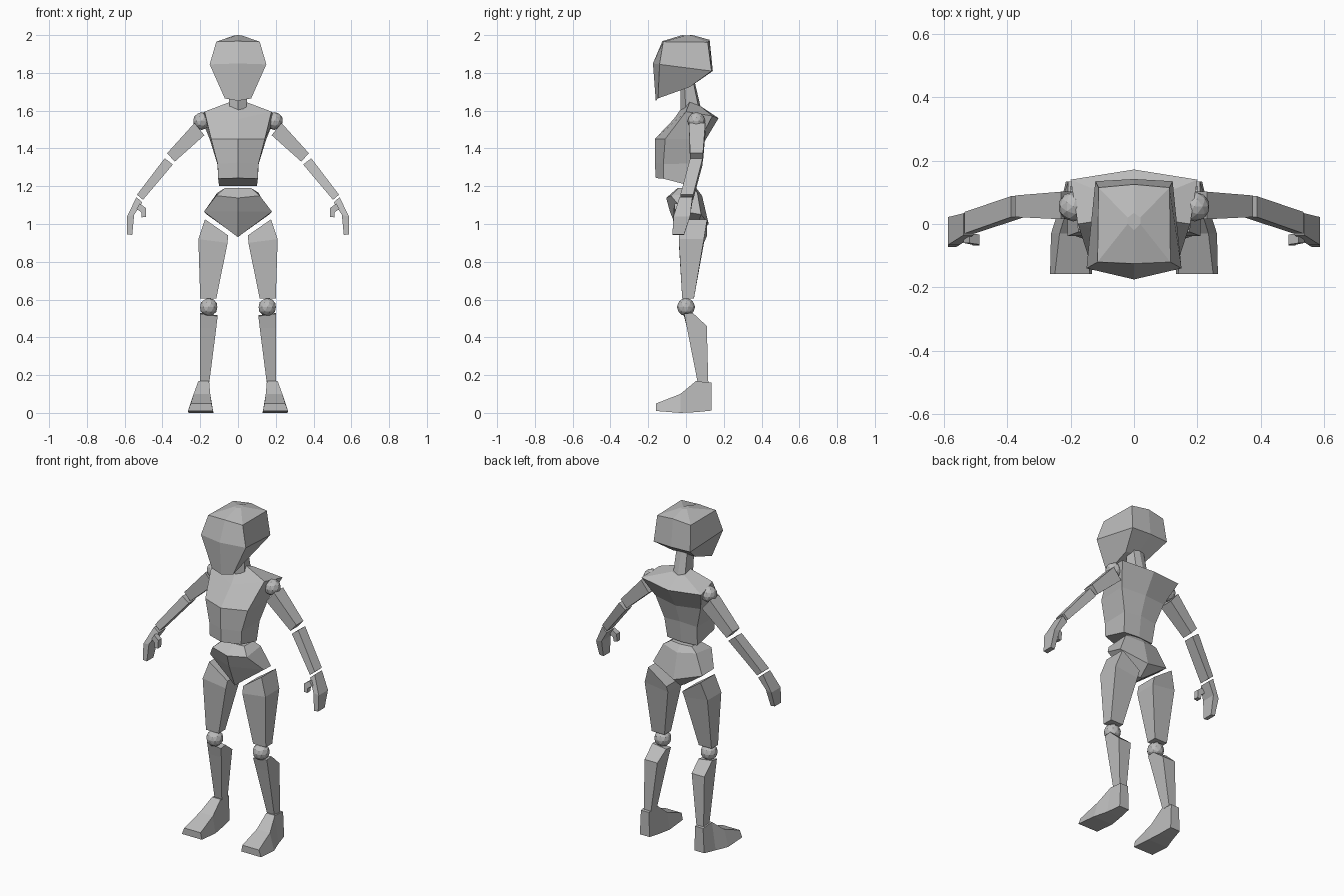
import bpy, bmesh
from mathutils import Vector

grey = bpy.data.materials.new("plain grey")
grey.diffuse_color = (0.5, 0.5, 0.5, 1)


def finish(name, bm):
    bmesh.ops.recalc_face_normals(bm, faces=bm.faces)
    me = bpy.data.meshes.new(name)
    bm.to_mesh(me)
    bm.free()
    me.materials.append(grey)
    ob = bpy.data.objects.new(name, me)
    bpy.context.collection.objects.link(ob)
    return ob


def loft(name, rings):
    """Skin a stack of equal-length rings and cap both ends."""
    bm = bmesh.new()
    loops = [[bm.verts.new(p) for p in r] for r in rings]
    n = len(loops[0])
    for a, b in zip(loops, loops[1:]):
        for i in range(n):
            j = (i + 1) % n
            bm.faces.new((a[i], a[j], b[j], b[i]))
    bm.faces.new(loops[0])
    bm.faces.new(loops[-1])
    return finish(name, bm)


def body(name, rings):
    """Symmetric six-sided part; ring = front centre (y,z), front side, back side, back centre."""
    full = []
    for fc, fs, bs, bc in rings:
        full.append([(0, *fc), fs, bs, (0, *bc),
                     (-bs[0], bs[1], bs[2]), (-fs[0], fs[1], fs[2])])
    return loft(name, full)


def limb(name, rings):
    """Mirrored pair of four-sided parts.
    ring = outer x, outer z, inner x, inner z, front y, back y, rise of back edge."""
    for side, s in (("left", 1), ("right", -1)):
        loft(side + "_" + name, [
            [(s * xo, yf, zo), (s * xo, yb, zo + dz), (s * xi, yb, zi + dz), (s * xi, yf, zi)]
            for xo, zo, xi, zi, yf, yb, dz in rings])


def ball(name, centre, r):
    for side, s in (("left", 1), ("right", -1)):
        bm = bmesh.new()
        bmesh.ops.create_icosphere(bm, subdivisions=2, radius=r)
        bmesh.ops.translate(bm, verts=bm.verts, vec=Vector((s * centre[0], centre[1], centre[2])))
        finish(side + "_" + name, bm)


# Head: chin, brow, crown, top
body("head", [
    ((-0.16, 1.652), (0.07, -0.148, 1.665), (0.075, 0.02, 1.725), (0.03, 1.735)),
    ((-0.175, 1.85), (0.15, -0.14, 1.845), (0.122, 0.135, 1.81), (0.142, 1.81)),
    ((-0.125, 1.968), (0.115, -0.12, 1.965), (0.112, 0.115, 1.962), (0.125, 1.975)),
    ((-0.02, 2.0), (0.02, 0.0, 1.998), (0.02, 0.02, 1.998), (0.035, 2.0)),
])

# Neck
body("neck", [
    ((-0.03, 1.59), (0.045, 0.0, 1.59), (0.04, 0.07, 1.6), (0.082, 1.6)),
    ((-0.03, 1.77), (0.05, -0.01, 1.77), (0.035, 0.035, 1.77), (0.042, 1.77)),
])

# Torso: waist, ribs, chest, shoulders, collar
body("torso", [
    ((-0.16, 1.243), (0.105, -0.12, 1.24), (0.1, 0.035, 1.2), (0.045, 1.2)),
    ((-0.165, 1.325), (0.108, -0.12, 1.318), (0.11, 0.05, 1.32), (0.06, 1.33)),
    ((-0.165, 1.45), (0.142, -0.11, 1.45), (0.15, 0.075, 1.45), (0.1, 1.44)),
    ((-0.065, 1.555), (0.177, 0.0, 1.595), (0.2, 0.14, 1.572), (0.172, 1.56)),
    ((-0.03, 1.605), (0.045, 0.02, 1.645), (0.042, 0.075, 1.625), (0.08, 1.615)),
])

# Pelvis: waist down to crotch
body("pelvis", [
    ((-0.045, 1.19), (0.07, -0.04, 1.19), (0.07, 0.045, 1.19), (0.055, 1.19)),
    ((-0.105, 1.138), (0.115, -0.08, 1.15), (0.11, 0.06, 1.165), (0.085, 1.15)),
    ((-0.085, 1.065), (0.18, -0.01, 1.065), (0.165, 0.08, 1.05), (0.12, 1.0)),
    ((-0.03, 0.93), (0.025, -0.02, 0.95), (0.025, 0.045, 0.95), (0.055, 0.94)),
])

# Legs
limb("thigh", [
    (0.175, 1.025, 0.053, 0.94, -0.025, 0.112, 0),
    (0.21, 0.92, 0.055, 0.9, -0.038, 0.095, 0),
    (0.2, 0.605, 0.115, 0.605, -0.02, 0.042, 0),
])
ball("knee", (0.155, 0.0, 0.56), 0.048)
limb("shin", [
    (0.2, 0.525, 0.108, 0.512, -0.01, 0.035, 0.005),
    (0.2, 0.45, 0.115, 0.45, 0.005, 0.11, 0.01),
    (0.2, 0.16, 0.152, 0.16, 0.062, 0.118, 0),
])

# Feet: cross-sections from heel to toe (y, top half-range, bottom half-range, top z, bottom z)
foot = [
    (0.134, 0.155, 0.208, 0.15, 0.215, 0.16, 0.012),
    (0.052, 0.153, 0.21, 0.14, 0.235, 0.168, 0.004),
    (-0.03, 0.147, 0.235, 0.13, 0.262, 0.1, 0.0),
    (-0.158, 0.14, 0.25, 0.132, 0.265, 0.05, 0.01),
]
for side, s in (("left", 1), ("right", -1)):
    loft(side + "_foot", [
        [(s * ti, y, zt), (s * to, y, zt), (s * bo, y, zb), (s * bi, y, zb)]
        for y, ti, to, bi, bo, zt, zb in foot])

# Arms
ball("shoulder", (0.192, 0.055, 1.545), 0.047)
limb("upper_arm", [
    (0.23, 1.535, 0.178, 1.47, 0.015, 0.102, 0),
    (0.375, 1.375, 0.335, 1.33, 0.022, 0.09, 0),
])
limb("forearm", [
    (0.388, 1.348, 0.345, 1.315, 0.022, 0.088, 0),
    (0.535, 1.155, 0.503, 1.128, -0.03, 0.038, 0),
])
limb("hand", [
    (0.538, 1.142, 0.507, 1.115, -0.035, 0.034, 0),
    (0.587, 1.04, 0.55, 1.048, -0.066, 0.022, 0),
    (0.587, 0.945, 0.56, 0.942, -0.072, -0.01, 0),
])
limb("thumb", [
    (0.538, 1.08, 0.52, 1.108, -0.06, -0.03, 0),
    (0.512, 1.062, 0.488, 1.085, -0.065, -0.033, 0),
    (0.51, 1.035, 0.488, 1.038, -0.068, -0.038, 0),
])
